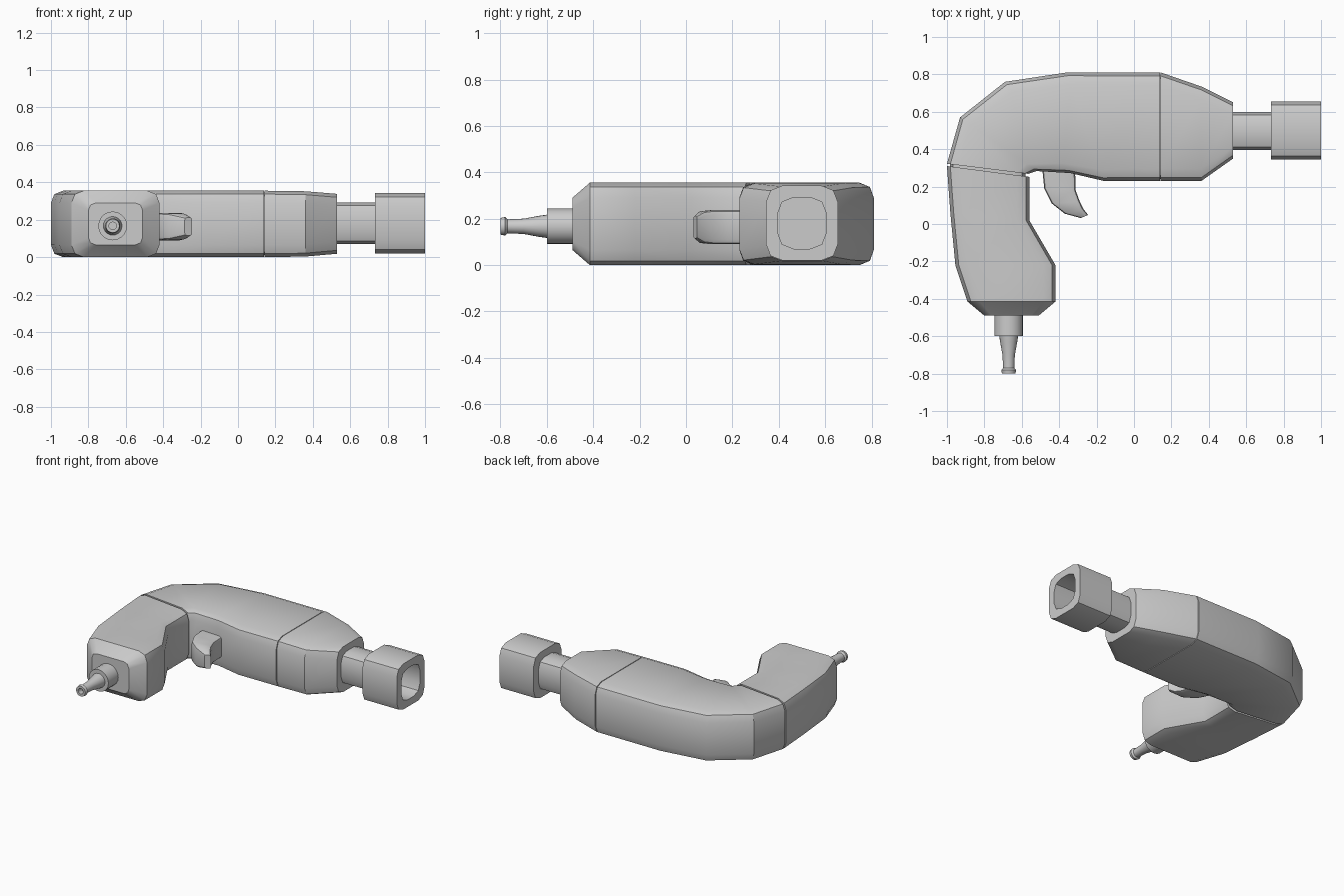
import bpy, bmesh, math
from mathutils import Vector


def finish(name, bm):
    bmesh.ops.recalc_face_normals(bm, faces=bm.faces)
    me = bpy.data.meshes.new(name)
    bm.to_mesh(me)
    bm.free()
    ob = bpy.data.objects.new(name, me)
    bpy.context.collection.objects.link(ob)
    bpy.ops.object.select_all(action='DESELECT')
    ob.select_set(True)
    bpy.context.view_layer.objects.active = ob
    bpy.ops.object.shade_smooth_by_angle(angle=math.radians(30))
    return ob


def skin(name, rings):
    """Bridge rings of equal point count and cap both ends."""
    bm = bmesh.new()
    loops = [[bm.verts.new(p) for p in r] for r in rings]
    n = len(loops[0])
    for a, b in zip(loops, loops[1:]):
        for i in range(n):
            j = (i + 1) % n
            bm.faces.new((a[i], a[j], b[j], b[i]))
    bm.faces.new(loops[0])
    bm.faces.new(loops[-1])
    return finish(name, bm)


def section(x0, y0, x1, y1, z0, z1, c):
    """Rounded rectangle standing on the plan line from (x0,y0) to (x1,y1)."""
    p, d = Vector((x0, y0, 0)), Vector((x1 - x0, y1 - y0, 0))
    w = d.length
    d.normalize()
    k = 0.28 * c
    uv = [(0, z0 + c), (k, z0 + k), (c, z0), (w - c, z0), (w - k, z0 + k), (w, z0 + c),
          (w, z1 - c), (w - k, z1 - k), (w - c, z1), (c, z1), (k, z1 - k), (0, z1 - c)]
    return [p + d * u + Vector((0, 0, v)) for u, v in uv]


def loft(name, rows):
    return skin(name, [section(*r) for r in rows])


B, T, C = 0.0, 0.355, 0.065

# Main housing, sweeping from the grip seam round to the nose seam
loft("main_housing", [
    (-1.0, 0.322, -0.565, 0.268, B, T, C),
    (-0.93, 0.57, -0.52, 0.283, B, T, C),
    (-0.69, 0.76, -0.34, 0.272, B, T, C),
    (-0.36, 0.81, -0.16, 0.23, B, T, C),
    (0.138, 0.81, 0.138, 0.23, B, T, C)])

# Tapered nose
loft("nose_housing", [
    (0.143, 0.81, 0.143, 0.23, B, T, C),
    (0.36, 0.735, 0.36, 0.23, 0.003, 0.352, C),
    (0.53, 0.65, 0.53, 0.35, 0.018, 0.338, C)])

# Grip with chamfered butt
loft("grip", [
    (-1.0, 0.31, -0.56, 0.252, B, T, C),
    (-0.982, 0.06, -0.56, 0.02, B, T, C),
    (-0.955, -0.22, -0.42, -0.22, B, T, C),
    (-0.89, -0.415, -0.42, -0.415, B, T, C),
    (-0.80, -0.49, -0.51, -0.49, 0.065, 0.29, 0.04)])

# Recessed cores that close the seams
loft("grip_seam_core", [
    (-0.985, 0.34, -0.58, 0.28, 0.012, 0.343, C),
    (-0.985, 0.29, -0.58, 0.24, 0.012, 0.343, C)])
loft("nose_seam_core", [
    (0.12, 0.80, 0.12, 0.24, 0.01, 0.345, C),
    (0.16, 0.79, 0.16, 0.24, 0.01, 0.345, C)])

# Neck and hollow socket
loft("socket", [
    (0.52, 0.60, 0.52, 0.395, 0.07, 0.292, 0.06),
    (0.732, 0.60, 0.732, 0.395, 0.07, 0.292, 0.06),
    (0.732, 0.655, 0.732, 0.345, 0.02, 0.342, 0.07),
    (1.0, 0.655, 1.0, 0.345, 0.02, 0.342, 0.07),
    (1.0, 0.605, 1.0, 0.395, 0.07, 0.292, 0.07),
    (0.76, 0.605, 0.76, 0.395, 0.07, 0.292, 0.07)])

# Curved trigger
loft("trigger", [
    (-0.49, 0.29, -0.315, 0.29, 0.09, 0.237, 0.02),
    (-0.48, 0.19, -0.312, 0.18, 0.09, 0.237, 0.02),
    (-0.44, 0.11, -0.29, 0.12, 0.09, 0.237, 0.02),
    (-0.37, 0.055, -0.27, 0.08, 0.095, 0.232, 0.02),
    (-0.285, 0.032, -0.245, 0.048, 0.115, 0.212, 0.014)])

# Turned air inlet under the grip: (radius, y)
profile = [(0.077, -0.48), (0.077, -0.60), (0.05, -0.60), (0.046, -0.63), (0.033, -0.70),
           (0.03, -0.77), (0.04, -0.78), (0.036, -0.80), (0.02, -0.80), (0.02, -0.76)]
N = 20
skin("air_inlet", [[Vector((-0.67 + r * math.cos(2 * math.pi * i / N), y,
                            0.167 + r * math.sin(2 * math.pi * i / N)))
                    for i in range(N)] for r, y in profile])
